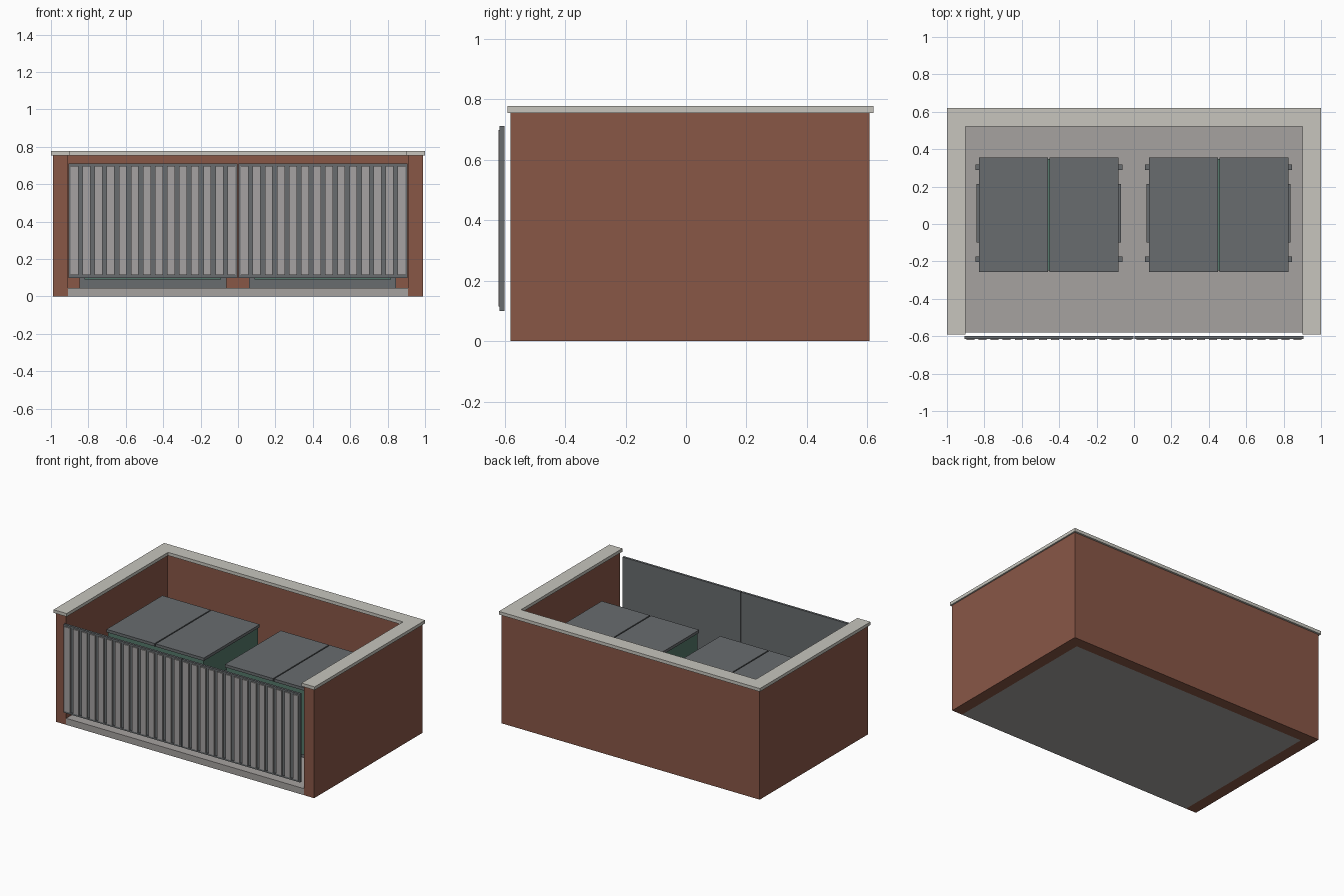
import bpy
import bmesh

cube = bpy.data.objects.get("Cube")
if cube:
    bpy.data.objects.remove(cube, do_unlink=True)


def material(name, rgb):
    m = bpy.data.materials.new(name)
    m.use_nodes = True
    m.diffuse_color = (*rgb, 1)
    m.node_tree.nodes["Principled BSDF"].inputs["Base Color"].default_value = (*rgb, 1)
    return m


brick = material("brick red", (0.25, 0.095, 0.062))
stone = material("pale stone", (0.57, 0.56, 0.51))
concrete = material("warm concrete", (0.38, 0.36, 0.35))
steel = material("slate grey", (0.138, 0.15, 0.158))
rib_grey = material("light grey", (0.38, 0.365, 0.36))
green = material("dull green", (0.09, 0.19, 0.145))


def finish(name, bm, mat):
    mesh = bpy.data.meshes.new(name)
    bm.to_mesh(mesh)
    bm.free()
    mesh.materials.append(mat)
    obj = bpy.data.objects.new(name, mesh)
    bpy.context.scene.collection.objects.link(obj)
    return obj


def boxes(name, mat, *spans):
    """One object made of boxes, each given as (x range, y range, z range)."""
    bm = bmesh.new()
    for span in spans:
        verts = bmesh.ops.create_cube(bm, size=1)["verts"]
        for v in verts:
            for i, (low, high) in enumerate(span):
                v.co[i] = low if v.co[i] < 0 else high
    return finish(name, bm, mat)


def u_shape(name, mat, outer, inner, front, back_inner, back, z0, z1):
    """Three-sided surround, open to the front."""
    outline = [(-outer, front), (-inner, front), (-inner, back_inner), (inner, back_inner),
               (inner, front), (outer, front), (outer, back), (-outer, back)]
    bm = bmesh.new()
    face = bm.faces.new([bm.verts.new((x, y, z0)) for x, y in outline])
    top = bmesh.ops.extrude_face_region(bm, geom=[face])["geom"]
    for v in top:
        if isinstance(v, bmesh.types.BMVert):
            v.co.z = z1
    bmesh.ops.recalc_face_normals(bm, faces=bm.faces)
    return finish(name, bm, mat)


# Surround and floor
u_shape("brick_walls", brick, 0.99, 0.91, -0.58, 0.53, 0.607, 0, 0.755)
u_shape("wall_coping", stone, 1.0, 0.9, -0.59, 0.52, 0.62, 0.755, 0.777)
boxes("floor_slab", concrete, ((-0.91, 0.91), (-0.58, 0.53), (0, 0.045)))


# Gate leaf with a raised rim and vertical ribs
def gate(side, x0, x1):
    z0, z1, rim, ribs = 0.1, 0.712, 0.012, 14
    rim_y = (-0.616, -0.608)
    boxes(side + "_gate_panel", steel, ((x0, x1), (-0.61, -0.6), (z0, z1)))
    boxes(side + "_gate_rim", steel,
          ((x0, x0 + rim), rim_y, (z0, z1)), ((x1 - rim, x1), rim_y, (z0, z1)),
          ((x0, x1), rim_y, (z0, z0 + rim)), ((x0, x1), rim_y, (z1 - rim, z1)))
    pitch = (x1 - x0) / ribs
    centres = [x0 + pitch * (i + 0.5) for i in range(ribs)]
    boxes(side + "_gate_ribs", rib_grey,
          *[((c - 0.021, c + 0.021), (-0.62, -0.609), (z0 + 0.014, z1 - 0.014))
            for c in centres])


gate("right", -0.907, -0.003)
gate("left", 0.003, 0.907)


# Waste bin with split lid, skids and side lifting pockets
def bin_set(side, cx):
    half, front, back = 0.373, -0.257, 0.355
    lid_z = (0.54, 0.56)
    boxes(side + "_bin_body", green,
          ((cx - half + 0.008, cx + half - 0.008), (front + 0.008, back - 0.008), (0.09, 0.54)))
    boxes(side + "_bin_lids", steel,
          ((cx - half, cx - 0.004), (front, back), lid_z),
          ((cx + 0.004, cx + half), (front, back), lid_z))
    skid_x = (cx - 0.393, cx + 0.393)
    boxes(side + "_bin_skids", steel,
          (skid_x, (-0.203, -0.174), (0.045, 0.105)),
          (skid_x, (0.288, 0.317), (0.045, 0.105)))
    boxes(side + "_bin_pockets", steel,
          *[((min(a, b), max(a, b)), (-0.1, 0.215), (0.3, 0.38))
            for s in (-1, 1) for a, b in [(cx + s * 0.36, cx + s * 0.386)]])


bin_set("right", -0.455)
bin_set("left", 0.452)
